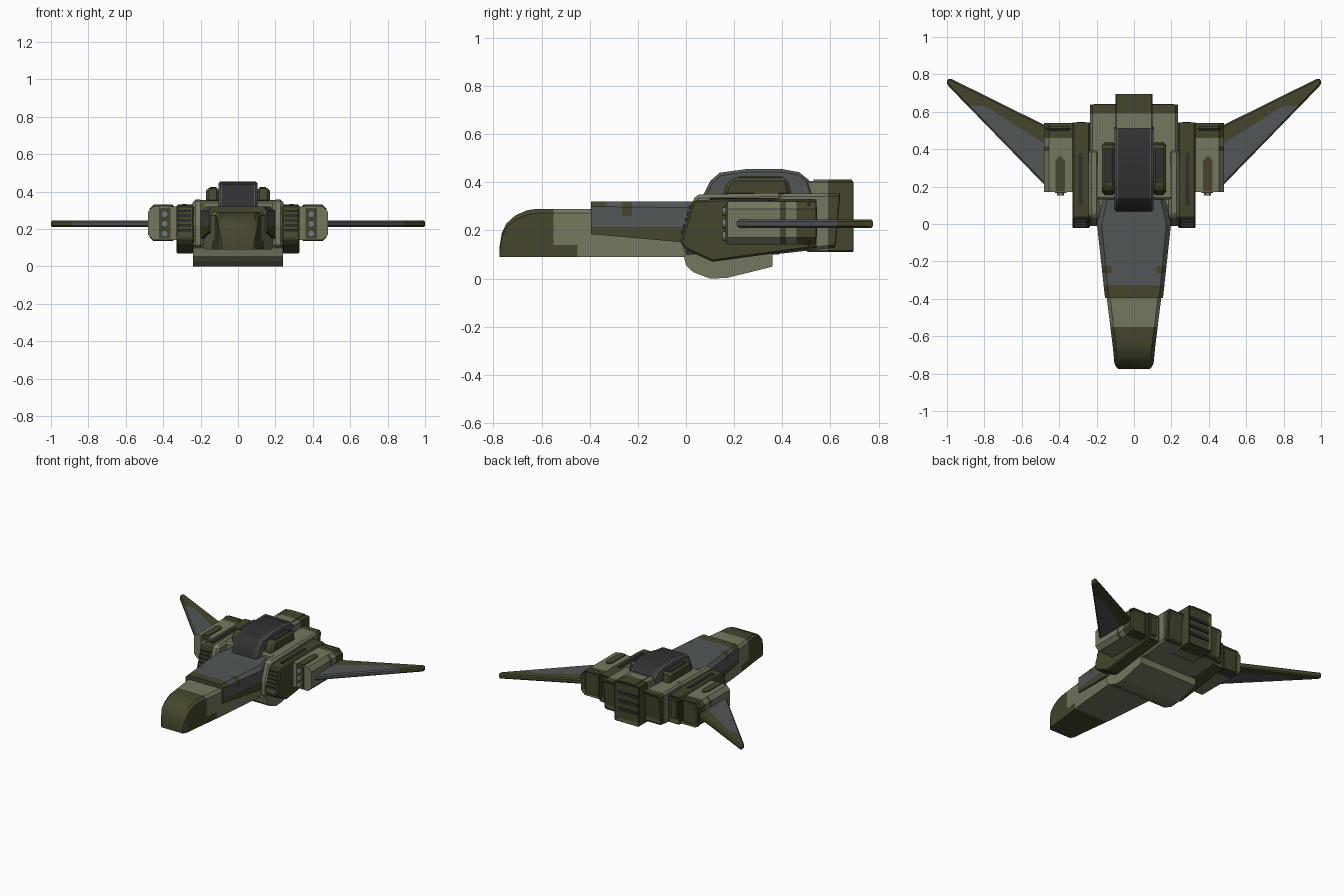
import bpy, bmesh, math
from mathutils import Vector

if "Cube" in bpy.data.objects:
    bpy.data.objects.remove(bpy.data.objects["Cube"], do_unlink=True)


def material(name, rgb):
    m = bpy.data.materials.new(name)
    m.use_nodes = True
    m.diffuse_color = (*rgb, 1)
    m.node_tree.nodes["Principled BSDF"].inputs["Base Color"].default_value = (*rgb, 1)
    return m


MATS = [material("dark olive", (0.06, 0.06, 0.027)),
        material("light khaki", (0.175, 0.185, 0.115)),
        material("slate grey", (0.085, 0.093, 0.095)),
        material("charcoal", (0.03, 0.03, 0.032)),
        material("steel blue", (0.15, 0.2, 0.22))]
OLIVE, KHAKI, SLATE, CHARCOAL, STEEL = range(5)
X, Y, Z = Vector((1, 0, 0)), Vector((0, 1, 0)), Vector((0, 0, 1))


def loft(name, rings, color, cuts=(), bevel=0, mirror=False, rear_inset=0, smooth=False):
    """Skin closed rings of points; color is an index or a rule(center, normal)."""
    bm = bmesh.new()
    rows = [[bm.verts.new(p) for p in ring] for ring in rings]
    n = len(rows[0])
    for a, b in zip(rows, rows[1:]):
        for i in range(n):
            bm.faces.new((a[i], a[(i + 1) % n], b[(i + 1) % n], b[i]))
    bm.faces.new(rows[0][::-1])
    bm.faces.new(rows[-1])
    bmesh.ops.recalc_face_normals(bm, faces=bm.faces)
    if rear_inset:
        back = [f for f in bm.faces if f.normal.y > 0.9]
        bmesh.ops.inset_region(bm, faces=back, thickness=rear_inset, depth=-0.02)
    for co, no in cuts:
        geom = bm.verts[:] + bm.edges[:] + bm.faces[:]
        bmesh.ops.bisect_plane(bm, geom=geom, plane_co=co, plane_no=no)
    bm.normal_update()
    for f in bm.faces:
        f.material_index = color(f.calc_center_median(), f.normal) if callable(color) else color
    me = bpy.data.meshes.new(name)
    bm.to_mesh(me)
    bm.free()
    for m in MATS:
        me.materials.append(m)
    ob = bpy.data.objects.new(name, me)
    bpy.context.collection.objects.link(ob)
    if smooth:
        bpy.ops.object.select_all(action='DESELECT')
        ob.select_set(True)
        bpy.context.view_layer.objects.active = ob
        bpy.ops.object.shade_smooth_by_angle(angle=math.radians(30))
    if bevel:
        b = ob.modifiers.new("bevel", 'BEVEL')
        b.width, b.segments, b.limit_method = bevel, 1, 'ANGLE'
        b.angle_limit = math.radians(40)
    if mirror:
        ob.modifiers.new("mirror", 'MIRROR')
    return ob


def prism(name, axis, profile, a, b, color, **kw):
    """Extrude a profile along an axis: x takes (y,z), y takes (x,z), z takes (x,y)."""
    place = {'x': lambda p, t: (t, p[0], p[1]),
             'y': lambda p, t: (p[0], t, p[1]),
             'z': lambda p, t: (p[0], p[1], t)}[axis]
    return loft(name, [[place(p, t) for p in profile] for t in (a, b)], color, **kw)


def box(name, x, y, z, color, **kw):
    return prism(name, 'y', [(x[0], z[0]), (x[1], z[0]), (x[1], z[1]), (x[0], z[1])], *y, color, **kw)


def hull_ring(y, w, bottom, top, c):
    """Cross-section with chamfered upper corners."""
    return [(-w, y, bottom), (w, y, bottom), (w, y, top - c),
            (w - c, y, top), (c - w, y, top), (-w, y, top - c)]


def at(axis, *values):
    return [(axis * v, axis) for v in values]


# Nose with rounded front and camouflage bands
nose = [(-0.775, 0.085, 0.13), (-0.765, 0.095, 0.19), (-0.745, 0.105, 0.23), (-0.71, 0.108, 0.262),
        (-0.66, 0.113, 0.284), (-0.62, 0.118, 0.29), (-0.4, 0.145, 0.29), (0.1, 0.19, 0.29)]


def nose_color(c, n):
    return OLIVE if c.y < -0.55 or (c.y < -0.45 and c.z < 0.14) else KHAKI


loft("nose", [hull_ring(y, w, 0.09, t, 0.018) for y, w, t in nose], nose_color,
     cuts=at(Y, -0.55, -0.45) + at(Z, 0.14), smooth=True)


# Forward deck cover
def deck_color(c, n):
    patch = -0.265 < c.y < -0.225 and (abs(c.x) > 0.12 and c.z > 0.26)
    band = c.y < -0.33 and (n.z > 0.5 or n.y < -0.5)
    return OLIVE if patch or band or c.z < 0.215 else SLATE


loft("forward_deck", [hull_ring(-0.395, 0.155, 0.185, 0.32, 0.02), hull_ring(0, 0.198, 0.15, 0.32, 0.025),
                      hull_ring(0.14, 0.165, 0.15, 0.322, 0.025)], deck_color,
     cuts=at(Y, -0.33, -0.265, -0.225) + at(X, -0.12, 0.12) + at(Z, 0.215, 0.26))


# Central body, side rails and rear engine block
def rear_olive(c, n):
    return OLIVE if c.y > 0.59 else KHAKI


prism("central_body", 'x', [(0.13, 0.09), (0.13, 0.35), (0.65, 0.355), (0.63, 0.13), (0.36, 0.1)],
      -0.235, 0.235, rear_olive, cuts=at(Y, 0.59), rear_inset=0.025, bevel=0.012)
prism("body_rail", 'x', [(-0.01, 0.1), (-0.01, 0.22), (0.04, 0.35), (0.4, 0.357), (0.4, 0.1)],
      0.185, 0.242, KHAKI, mirror=True, bevel=0.015)
box("engine_block", (-0.1, 0.1), (0.5, 0.7), (0.11, 0.405), rear_olive,
    cuts=at(Y, 0.59), rear_inset=0.02, bevel=0.006)
box("engine_spine", (-0.065, 0.065), (0.53, 0.69), (0.4, 0.412), rear_olive, cuts=at(Y, 0.59))
for z in (0.19, 0.25, 0.31):
    box("exhaust_vane", (-0.08, 0.08), (0.67, 0.69), (z, z + 0.02), CHARCOAL)

# Belly keel
prism("belly", 'x', [(-0.01, 0.1), (0, 0.055), (0.03, 0.027), (0.1, 0), (0.17, 0.003),
                     (0.36, 0.05), (0.36, 0.12)], -0.24, 0.24, KHAKI)

# Cockpit hump with dark glazing and side cheeks
prism("cockpit", 'x', [(0.06, 0.3), (0.075, 0.355), (0.1, 0.405), (0.14, 0.44), (0.25, 0.455),
                       (0.4, 0.455), (0.47, 0.442), (0.51, 0.41), (0.535, 0.33)], -0.105, 0.105,
      lambda c, n: CHARCOAL if abs(c.x) < 0.085 else SLATE, cuts=at(X, -0.085, 0.085),
      bevel=0.012, smooth=True)
prism("cockpit_cheek", 'x', [(0.15, 0.34), (0.165, 0.385), (0.19, 0.42), (0.42, 0.42), (0.44, 0.34)],
      0.1, 0.17, OLIVE, mirror=True, bevel=0.015)
box("cheek_panel", (0.115, 0.15), (0.22, 0.4), (0.418, 0.424), CHARCOAL, mirror=True)

# Inner nacelles with front louvres and top slots
prism("inner_nacelle", 'x', [(-0.025, 0.15), (0.03, 0.325), (0.14, 0.33), (0.55, 0.33),
                             (0.55, 0.13), (0.11, 0.07), (0, 0.12)],
      0.235, 0.33, OLIVE, mirror=True, rear_inset=0.015, bevel=0.008)
for i in range(5):
    z = 0.185 + i * 0.026
    y = -0.025 + (z - 0.15) * 0.31
    box("intake_louvre", (0.25, 0.32), (y - 0.006, y + 0.02), (z, z + 0.014), CHARCOAL, mirror=True)
box("nacelle_slot", (0.275, 0.298), (0.1, 0.38), (0.327, 0.335), CHARCOAL, mirror=True)
box("nacelle_rear_fin", (0.26, 0.305), (0.52, 0.545), (0.17, 0.3), OLIVE, mirror=True)


# Outer pods
def pod_color(c, n):
    return OLIVE if c.y > 0.46 or 0.39 < c.y < 0.415 and n.x > 0.5 else KHAKI


prism("outer_pod", 'y', [(0.32, 0.142), (0.455, 0.142), (0.482, 0.17), (0.482, 0.29),
                         (0.455, 0.32), (0.32, 0.32)], 0.172, 0.54, pod_color,
      cuts=at(Y, 0.39, 0.415, 0.46), mirror=True, rear_inset=0.02)
prism("pod_top_panel", 'z', [(0.37, 0.175), (0.42, 0.175), (0.42, 0.34), (0.395, 0.365), (0.37, 0.34)],
      0.31, 0.327, OLIVE, mirror=True)
box("pod_collar", (0.33, 0.472), (0.49, 0.53), (0.135, 0.33), OLIVE, mirror=True, bevel=0.02)
box("gun_plate", (0.362, 0.422), (0.165, 0.18), (0.15, 0.312), OLIVE, mirror=True)
for z in (0.28, 0.228, 0.176):
    ring = [(0.392 + 0.019 * math.cos(math.tau * i / 12), z + 0.019 * math.sin(math.tau * i / 12))
            for i in range(12)]
    prism("gun_barrel", 'y', ring, 0.152, 0.2, STEEL, mirror=True, smooth=True)

# Swept wings with a slate inner field and olive edges
SEAM = Vector((-0.19, 0.3, 0)).normalized()
SEAM_POINT = Vector((0.48, 0.43, 0))


def wing_color(c, n):
    return SLATE if (c - SEAM_POINT).dot(SEAM) < 0 and c.y < 0.63 else OLIVE


prism("wing", 'z', [(0.46, 0.19), (0.99, 0.735), (1, 0.75), (1, 0.772), (0.985, 0.78), (0.46, 0.52)],
      0.21, 0.246, wing_color, cuts=[(SEAM_POINT, SEAM)] + at(Y, 0.63), mirror=True, bevel=0.011)
